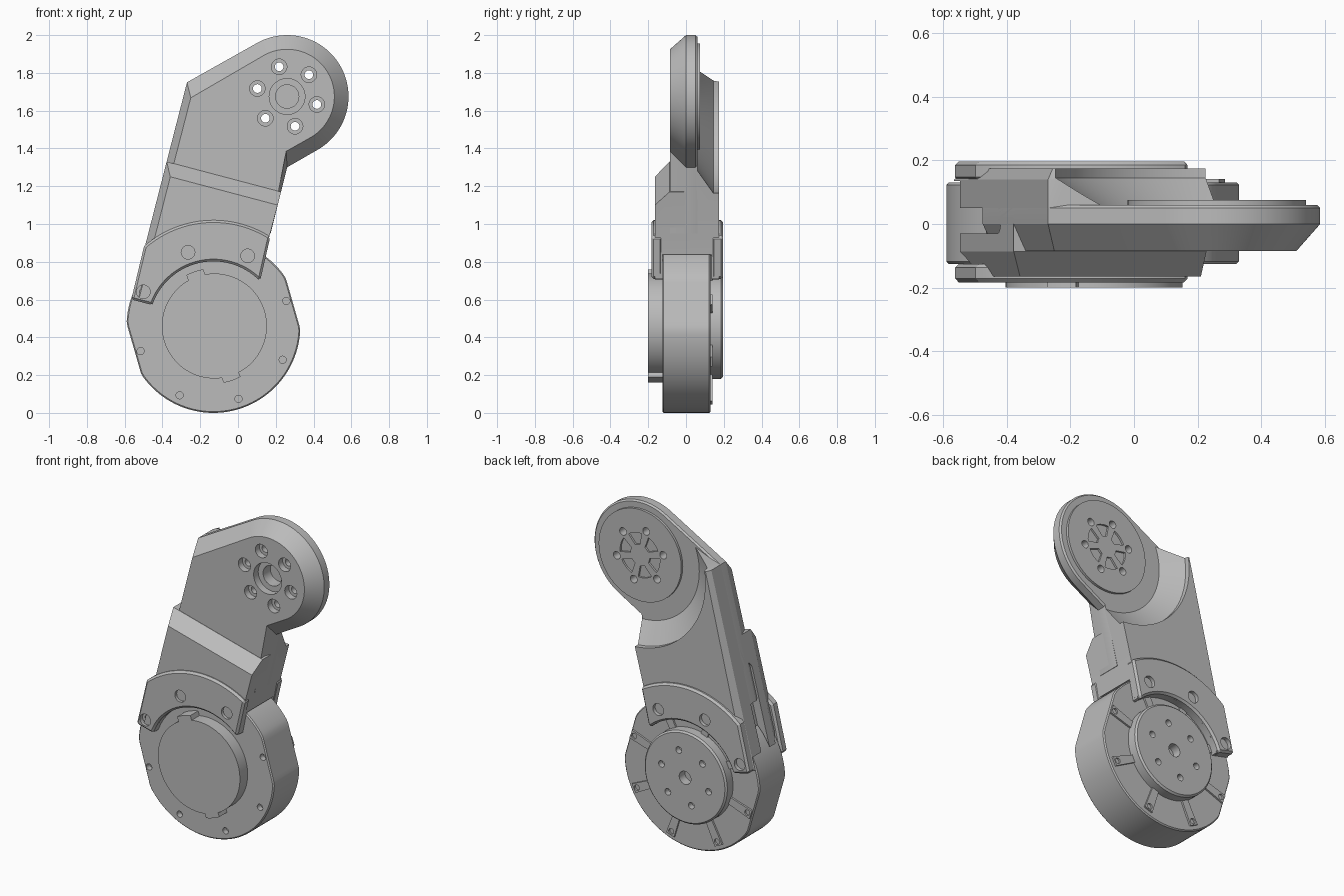
import bpy, bmesh, math
from mathutils import Matrix

if "Cube" in bpy.data.objects:
    bpy.data.objects.remove(bpy.data.objects["Cube"])

grey = bpy.data.materials.new("machined grey")
grey.use_nodes = True
grey.diffuse_color = (0.5, 0.5, 0.5, 1)
grey.node_tree.nodes["Principled BSDF"].inputs["Base Color"].default_value = (0.5, 0.5, 0.5, 1)

MX, MZ = -0.13, 0.46      # motor axis
HX, HZ = 0.26, 1.675      # head axis
SPOKES = [19 + 45 * k for k in range(8)]


def polar(cx, cz, r, deg):
    a = math.radians(deg)
    return (cx + r * math.cos(a), cz + r * math.sin(a))


def arc(cx, cz, r, a0, a1, n=40):
    return [polar(cx, cz, r, a0 + (a1 - a0) * i / n) for i in range(n + 1)]


def circle(cx, cz, r, n=96):
    return arc(cx, cz, r, 0, 360, n)[:-1]


def loft(name, sections):
    """Closed solid through (y, outline in x-z) sections."""
    bm = bmesh.new()
    rings = [[bm.verts.new((x, y, z)) for x, z in pts] for y, pts in sections]
    n = len(rings[0])
    for a, b in zip(rings, rings[1:]):
        for i in range(n):
            j = (i + 1) % n
            bm.faces.new((a[i], a[j], b[j], b[i]))
    bm.faces.new(rings[0])
    bm.faces.new(rings[-1])
    bmesh.ops.recalc_face_normals(bm, faces=bm.faces)
    me = bpy.data.meshes.new(name)
    bm.to_mesh(me)
    bm.free()
    me.materials.append(grey)
    ob = bpy.data.objects.new(name, me)
    bpy.context.collection.objects.link(ob)
    return ob


def prism(name, pts, y0, y1):
    return loft(name, [(y0, pts), (y1, pts)])


def hole(cx, cz, r, y0, y1):
    return prism("cutter", circle(cx, cz, r, 28), y0, y1)


def activate(ob):
    bpy.context.view_layer.objects.active = ob
    for o in bpy.context.selected_objects:
        o.select_set(False)
    ob.select_set(True)


def cut(ob, cutters):
    for c in cutters:
        c.hide_render = True
        m = ob.modifiers.new("cut", "BOOLEAN")
        m.operation, m.solver, m.object = "DIFFERENCE", "EXACT", c
        activate(ob)
        bpy.ops.object.modifier_apply(modifier=m.name)
        bpy.data.objects.remove(c)


def soften(ob, width):
    m = ob.modifiers.new("edge bevel", "BEVEL")
    m.width, m.segments, m.limit_method = width, 1, "ANGLE"
    m.angle_limit = math.radians(50)
    activate(ob)
    bpy.ops.object.modifier_apply(modifier=m.name)


def left(z):
    return -0.27 - (1.75 - z) * 0.2565


def right(z):
    return 0.26 - (1.30 - z) * 0.25


def motor_pocket():
    return [prism("cutter", circle(MX, MZ, 0.468), -0.125, 0.135),
            prism("cutter", circle(MX, MZ, 0.342), -0.5, 0.5)]


def side_slot():
    # round-ended groove running along the left flank
    pts = [(-0.04, -0.7), (0.04, -0.7)] + arc(0, 0, 0.04, 0, 180, 12)
    c = prism("cutter", pts, -0.05, 0.05)
    ux, uz = 0.248, 0.969
    c.data.transform(Matrix(((0, -uz, ux, left(1.13)), (1, 0, 0, 0.01),
                             (0, ux, uz, 1.13), (0, 0, 0, 1))))
    return c


# Upper arm plate with the tapered round head
def plate(r, corner, inset, elbow):
    return ([(left(0.95) + inset, 0.95), corner] + arc(HX, HZ, r, 120, -60, 64)
            + [elbow, (right(0.95), 0.95)])


outer = plate(0.325, (-0.27, 1.75), 0, (0.26, 1.30))
inner = plate(0.25, (-0.25, 1.668), 0.04, (0.255, 1.385))
head = loft("upper_arm_head", [(-0.085, inner), (0.0, outer), (0.05, outer),
                               (0.06, plate(0.316, (-0.27, 1.74), 0, (0.26, 1.31)))])

# Raised round pad on the back of the head
pad = prism("head_back_pad", circle(HX, HZ, 0.28), 0.055, 0.075)
bolts = [polar(HX, HZ, 0.163, 45 + 60 * k) for k in range(6)]
cut(head, motor_pocket() + [hole(HX, HZ, 0.095, -0.2, -0.04), hole(HX, HZ, 0.062, -0.2, 0.03)]
    + [hole(x, z, 0.041, -0.2, -0.045) for x, z in bolts]
    + [hole(x, z, 0.023, -0.2, 0.2) for x, z in bolts])
windows = []
for k in range(6):
    a = 15 + 60 * k
    pts = arc(HX, HZ, 0.135, a - 20, a + 20, 8) + arc(HX, HZ, 0.065, a + 14, a - 14, 4)
    windows.append(prism("cutter", pts, 0.063, 0.2))
cut(pad, windows + [hole(x, z, 0.023, -0.2, 0.2) for x, z in bolts])

# Thick lower arm, front half with the sloped step
foot = [(-0.44, 0.57), (0.12, 0.71), (0.165, 0.93)]
full = [(left(0.6), 0.6)] + foot + [(right(1.17), 1.17), (left(1.33), 1.33)]
step = [(left(0.6) + 0.04, 0.6)] + foot + [(right(1.10), 1.10), (left(1.25) + 0.04, 1.25)]
front = loft("lower_arm_front", [(-0.165, step), (-0.087, full), (0.02, full)])
cut(front, motor_pocket() + [side_slot()])

# Back half, scooped by a cone around the head
back_full = [(left(0.6), 0.6)] + foot + [(0.26, 1.30), (0.05, 1.88), (-0.27, 1.75)]
back_in = [(left(0.6) + 0.035, 0.6)] + foot + [(0.26, 1.30), (0.05, 1.88), (-0.255, 1.75)]
back = loft("lower_arm_back", [(0.0, back_full), (0.14, back_full), (0.175, back_in)])
scoop = loft("cutter", [(0.055, circle(HX, HZ, 0.385)), (0.145, circle(HX, HZ, 0.513)),
                        (0.3, circle(HX, HZ, 0.513))])
clear = prism("cutter", circle(HX, HZ, 0.385), -0.1, 0.06)
cut(back, motor_pocket() + [scoop, clear, side_slot()])

# Curved clamp flanges, front and back
clamp = ([(left(0.6), 0.6)] + arc(MX, MZ, 0.56, 131, 57.5)
         + [(0.12, 0.71)] + arc(MX, MZ, 0.342, 47, 161))
for name, y0, y1, s in (("front_clamp", -0.183, -0.125, -1), ("back_clamp", 0.135, 0.197, 1)):
    ob = prism(name, clamp, y0, y1)
    soften(ob, 0.012)
    face = y0 if s < 0 else y1
    cutters = []
    for a in (64, 109, 154):
        x, z = polar(MX, MZ, 0.413, a)
        cutters += [hole(x, z, 0.036, face - s * 0.025, face + s * 0.1),
                    hole(x, z, 0.02, face - s * 0.05, face + s * 0.1)]
    cut(ob, cutters)

# Motor housing: drum with two flats
drum = []
for i in range(120):
    a = 3 * i
    flat = 0.438 / max(abs(math.cos(math.radians(a - 16))), 0.01)
    drum.append(polar(MX, MZ, min(0.46, flat), a))
small = [(MX + (x - MX) * 0.985, MZ + (z - MZ) * 0.985) for x, z in drum]
motor = loft("motor_housing", [(-0.125, small), (-0.118, drum), (0.123, drum), (0.13, small)])
cut(motor, [hole(*polar(MX, MZ, 0.408, a), 0.019, -0.3, -0.09) for a in SPOKES])

# Front cap with two locating tabs
prism("motor_front_cap", circle(MX + 0.005, MZ, 0.278), -0.2, -0.12)
for name, a in (("upper_cap_tab", 109), ("lower_cap_tab", 289)):
    pts = arc(MX, MZ, 0.305, a - 9, a + 9, 8) + [polar(MX, MZ, 0.2, a + 13),
                                                polar(MX, MZ, 0.2, a - 13)]
    prism(name, pts, -0.2, -0.12)

# Back output disc with bolt circle
disc = loft("motor_output_disc", [(0.12, circle(MX, MZ, 0.28)), (0.185, circle(MX, MZ, 0.28)),
                                  (0.195, circle(MX, MZ, 0.27))])
cut(disc, [hole(MX, MZ, 0.04, 0.14, 0.3)]
    + [hole(*polar(MX, MZ, 0.165, 15 + 60 * k), 0.02, 0.16, 0.3) for k in range(6)])

# Radial ribs with screw lugs behind the housing
for k, a in enumerate(SPOKES):
    rib = prism("back_rib_%d" % (k + 1), [(0.26, -0.022), (0.43, -0.028),
                                          (0.43, 0.028), (0.26, 0.022)], 0.12, 0.141)
    cut(rib, [hole(0.406, 0, 0.017, 0.125, 0.3)])
    rib.data.transform(Matrix.Translation((MX, 0, MZ)) @ Matrix.Rotation(math.radians(-a), 4, "Y"))

for ob in list(bpy.context.collection.objects):
    if ob.type == "MESH":
        activate(ob)
        bpy.ops.object.shade_smooth_by_angle(angle=math.radians(20))
